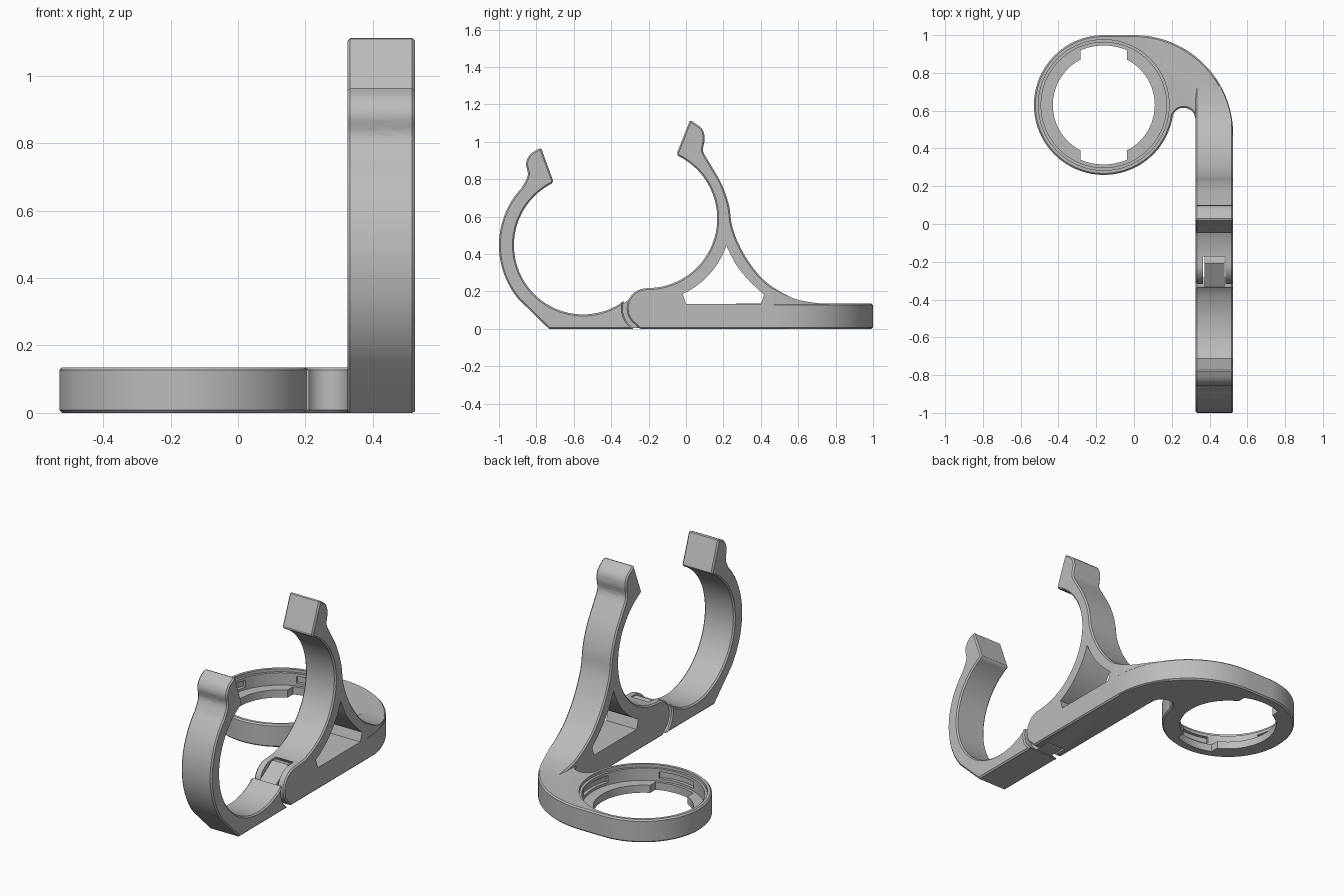
import bpy
import bmesh
from math import sin, cos, radians
from mathutils import Vector, Matrix

if "Cube" in bpy.data.objects:
    bpy.data.objects.remove(bpy.data.objects["Cube"], do_unlink=True)

grey = bpy.data.materials.new("mid grey plastic")
grey.use_nodes = True
GREY = (0.5, 0.5, 0.5, 1)
grey.diffuse_color = GREY
grey.node_tree.nodes["Principled BSDF"].inputs["Base Color"].default_value = GREY

X0, X1, XM = 0.325, 0.525, 0.425       # strap sides and middle
PIVOT = (-0.21, 0.11)                  # hinge in (y, z)
RING = (-0.16, 0.63)                   # ring centre in (x, y)


def arc(c, r, a0, a1, n=24):
    angles = [radians(a0 + (a1 - a0) * i / n) for i in range(n + 1)]
    return [(c[0] + r * cos(a), c[1] + r * sin(a)) for a in angles]


def spline(pts, n=4):
    """Catmull-Rom curve through the points."""
    p = [Vector(q) for q in [pts[0]] + pts + [pts[-1]]]
    out = []
    for a, b, c, d in zip(p, p[1:], p[2:], p[3:]):
        for i in range(n):
            t = i / n
            v = b + (c - a) * t / 2 + (a - 2.5 * b + 2 * c - d / 2) * t * t
            out.append(tuple(v + (1.5 * (b - c) + (d - a) / 2) * t ** 3))
    return out + [pts[-1]]


def prism(name, outline, lo, hi, axis="Z", bevel=0):
    """Extrude an outline, (x, y) along Z or (y, z) along X."""
    place = (lambda u, v, h: (u, v, h)) if axis == "Z" else (lambda u, v, h: (h, u, v))
    bm = bmesh.new()
    rows = [[bm.verts.new(place(u, v, h)) for u, v in outline] for h in (lo, hi)]
    n = len(outline)
    for row in rows:
        bm.faces.new(row)
    for i in range(n):
        j = (i + 1) % n
        bm.faces.new((rows[0][i], rows[0][j], rows[1][j], rows[1][i]))
    bmesh.ops.recalc_face_normals(bm, faces=bm.faces)
    return finish(name, bm, bevel)


def finish(name, bm, bevel=0):
    me = bpy.data.meshes.new(name)
    bm.to_mesh(me)
    bm.free()
    ob = bpy.data.objects.new(name, me)
    bpy.context.collection.objects.link(ob)
    me.materials.append(grey)
    if bevel:
        m = ob.modifiers.new("edge", "BEVEL")
        m.width, m.segments, m.limit_method = bevel, 1, "ANGLE"
        m.angle_limit = radians(45)
        m.use_clamp_overlap = False
        apply(ob, m)
    return ob


def apply(ob, m):
    bpy.ops.object.select_all(action="DESELECT")
    bpy.context.view_layer.objects.active = ob
    ob.select_set(True)
    bpy.ops.object.modifier_apply(modifier=m.name)


def combine(ob, tool, op="DIFFERENCE"):
    m = ob.modifiers.new("cut", "BOOLEAN")
    m.operation, m.object, m.solver = op, tool, "EXACT"
    apply(ob, m)
    bpy.data.objects.remove(tool, do_unlink=True)


def bore(ob, face, direction, start, length, radius, sides):
    """Cut a hole along a tilted axis lying in the strap's middle plane."""
    d = Vector((0, *direction)).normalized()
    side = Vector((1, 0, 0))
    up = d.cross(side)
    rot = Matrix((up, side, d)).transposed().to_4x4()
    centre = Vector((XM, *face)) + d * (start + length / 2)
    bm = bmesh.new()
    bmesh.ops.create_cone(bm, cap_ends=True, segments=sides, radius1=radius,
                          radius2=radius, depth=length,
                          matrix=Matrix.Translation(centre) @ rot)
    combine(ob, finish("hole_cutter", bm))


# Rear clamp arm with its flared foot
rear_outer = spline([(0.8, 0.128), (0.66, 0.143), (0.556, 0.171), (0.42, 0.257),
                     (0.315, 0.39), (0.25, 0.535), (0.23, 0.66), (0.19, 0.775),
                     (0.13, 0.88), (0.092, 0.95), (0.10, 1.016), (0.085, 1.07),
                     (0.022, 1.117)])
rear = prism("bracket_body",
             [(-0.25, 0), (0.8, 0)] + rear_outer + [(-0.05, 0.935)]
             + arc((-0.205, 0.59), 0.372, 64, -88, 40)
             + arc(PIVOT, 0.107, 90, 235, 16), X0, X1, "X", 0.008)

# Triangular window
window = (arc((-0.205, 0.59), 0.445, -65, -19, 12)
          + spline([(0.216, 0.444), (0.27, 0.34), (0.34, 0.255), (0.417, 0.183)])[1:]
          + [(0.40, 0.132), (0, 0.132)])
combine(rear, prism("window_cutter", window, 0.2, 0.6, "X"))

# Hinge slot between two ears
slot = arc(PIVOT, 0.116, -90, 90, 20) + [(-0.21, 0.25), (-0.4, 0.25),
                                         (-0.4, -0.02), (-0.21, -0.02)]
combine(rear, prism("slot_cutter", slot, XM - 0.059, XM + 0.059, "X"))

# Round the foot off to follow the sweeping outer edge
foot = [(0.2, -0.5), (0.54, -0.5), (0.54, 0.4)] + arc((0, 0.475), 0.522, 0, 80)
combine(rear, prism("foot_trim", foot + [(0.2, 1)], -0.1, 1.3), "INTERSECT")

# Flat plate sweeping from the arm into the ring
plate = prism("ring_plate",
              [(X0, 0.42), (X1, 0.42)] + arc((0, 0.475), 0.525, 0, 90, 32)
              + arc(RING, 0.37, 90, 350, 72) + arc((0.263, 0.553), 0.062, 168, 0, 16),
              0, 0.135, "Z", 0.008)
combine(rear, plate, "UNION")

# Stepped bore, opposite notches and locking recesses of the ring
for radius, low in ((0.27, -0.1), (0.332, 0.045), (0.346, 0.118)):
    combine(rear, prism("bore_cutter", arc(RING, radius, 0, 355, 71), low, 0.3))
notch = arc(RING, 0.315, 67, 113, 12) + arc(RING, 0.315, 247, 293, 12)
combine(rear, prism("notch_cutter", notch, -0.1, 0.1))
for turn in range(0, 360, 90):
    sector = arc(RING, 0.351, turn - 20, turn + 20, 10) + [RING]
    combine(rear, prism("recess_cutter", sector, 0.06, 0.1))

# Front clamp arm
front_bump = spline([(-0.775, 0.968), (-0.83, 0.936), (-0.855, 0.885),
                     (-0.846, 0.82), (-0.88, 0.751)])
front = prism("front_clamp_arm",
              [(-0.733, 0)] + arc(PIVOT, 0.128, 239, 160, 12)
              + arc((-0.55, 0.447), 0.37, -54, -244, 48)[1:] + [(-0.71, 0.79)]
              + front_bump + arc((-0.55, 0.447), 0.45, 140, 220, 24),
              X0, X1, "X", 0.008)

# Hinge tongue joined to the front arm
tongue = prism("hinge_tongue", arc(PIVOT, 0.106, -90, 90, 20)
               + [(-0.36, 0.12), (-0.36, 0.004)], XM - 0.053, XM + 0.053, "X")
combine(front, tongue, "UNION")

# Screw holes, round head pocket at the rear and hexagonal nut pocket at the front
REAR_TIP, REAR_DIR = (-0.014, 1.025), (0.937, -0.35)
FRONT_TIP, FRONT_DIR = (-0.742, 0.878), (-0.942, -0.335)
bore(rear, REAR_TIP, REAR_DIR, -0.1, 0.4, 0.033, 32)
bore(rear, REAR_TIP, REAR_DIR, 0.075, 0.2, 0.06, 32)
bore(front, FRONT_TIP, FRONT_DIR, -0.1, 0.4, 0.033, 32)
bore(front, FRONT_TIP, FRONT_DIR, 0.065, 0.2, 0.069, 6)

# Smooth curves, crisp edges
for ob in (rear, front):
    bpy.ops.object.select_all(action="DESELECT")
    bpy.context.view_layer.objects.active = ob
    ob.select_set(True)
    bpy.ops.object.shade_smooth_by_angle(angle=radians(28))
